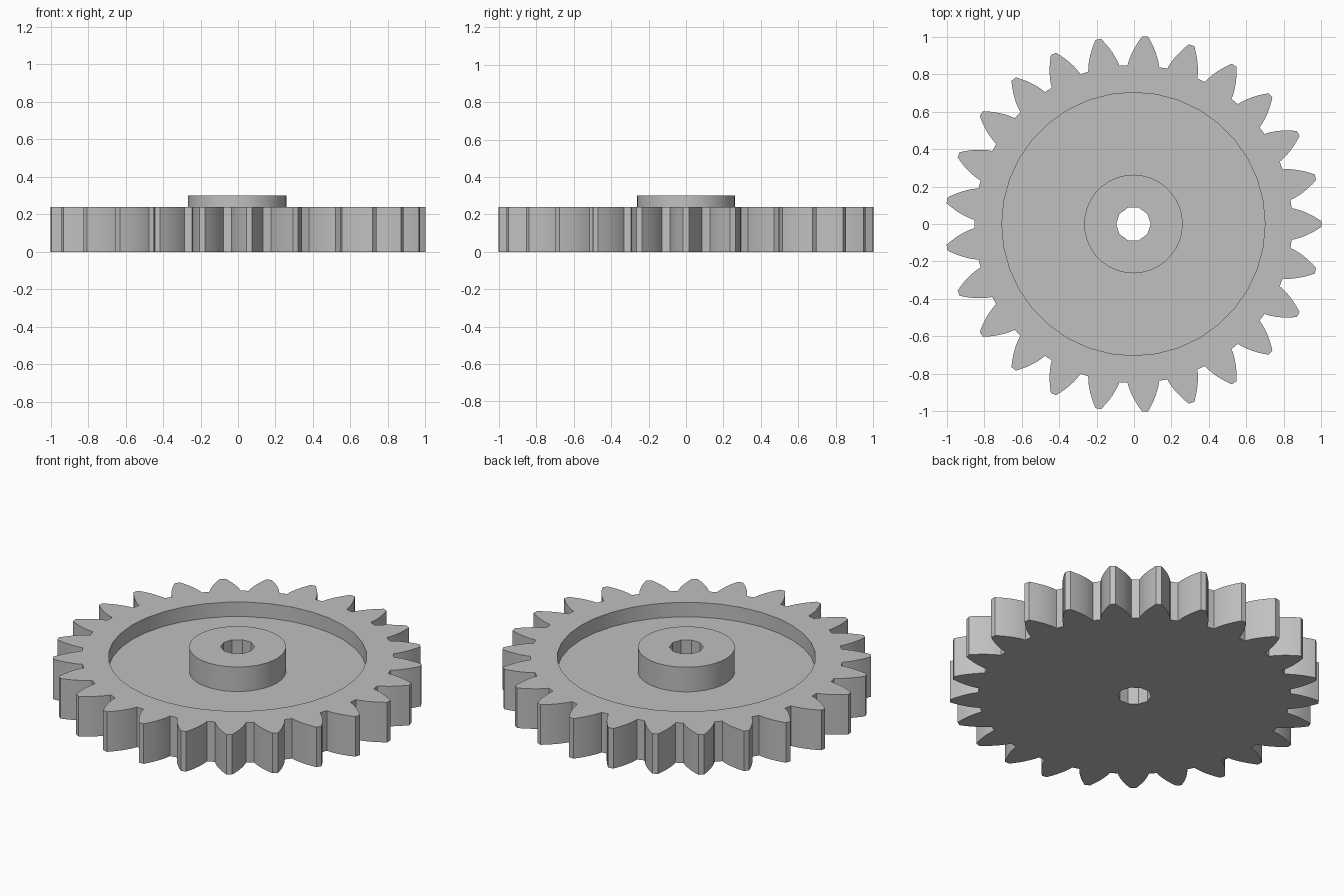
import bpy
import bmesh
from math import sin, cos, tan, atan, radians, sqrt, pi

old = bpy.data.objects.get("Cube")
if old:
    bpy.data.objects.remove(old, do_unlink=True)

# Main sizes
TEETH = 25
TIP, ROOT = 1.003, 0.848
PITCH = TIP * TEETH / (TEETH + 2)
PRESSURE = radians(28)
BASE = PITCH * cos(PRESSURE)
RIM_TOP, FLOOR, HUB_TOP = 0.24, 0.153, 0.30
CENTRE_X = -0.003
FLANK_STEPS = 6

grey = bpy.data.materials.new("plain grey")
grey.use_nodes = True
colour = (0.53, 0.53, 0.53, 1)
grey.diffuse_color = colour
grey.node_tree.nodes["Principled BSDF"].inputs["Base Color"].default_value = colour


def prism(name, outline, bottom, top):
    """Extrude a closed outline upwards into a solid."""
    bm = bmesh.new()
    face = bm.faces.new([bm.verts.new((x + CENTRE_X, y, bottom)) for x, y in outline])
    made = bmesh.ops.extrude_face_region(bm, geom=[face])["geom"]
    moved = [v for v in made if isinstance(v, bmesh.types.BMVert)]
    bmesh.ops.translate(bm, verts=moved, vec=(0, 0, top - bottom))
    bmesh.ops.recalc_face_normals(bm, faces=bm.faces)
    mesh = bpy.data.meshes.new(name)
    bm.to_mesh(mesh)
    bm.free()
    mesh.materials.append(grey)
    obj = bpy.data.objects.new(name, mesh)
    bpy.context.collection.objects.link(obj)
    return obj


def circle(radius, sides):
    return [(radius * cos(2 * pi * i / sides), radius * sin(2 * pi * i / sides))
            for i in range(sides)]


def half_angle(r):
    """Half the angular width of an involute tooth at radius r."""
    t = sqrt((r / BASE) ** 2 - 1)
    return pi / (2 * TEETH) + (tan(PRESSURE) - PRESSURE) - (t - atan(t))


def gear_outline():
    radii = [ROOT + (TIP - ROOT) * i / FLANK_STEPS for i in range(FLANK_STEPS + 1)]
    rising = [(r, -half_angle(r)) for r in radii]
    falling = [(r, -a) for r, a in reversed(rising)]
    tooth = rising + falling
    return [(r * cos(a + 2 * pi * k / TEETH), r * sin(a + 2 * pi * k / TEETH))
            for k in range(TEETH) for r, a in tooth]


def combine(target, tool, operation):
    """Apply a boolean and remove the tool object."""
    tool.hide_render = True
    mod = target.modifiers.new(tool.name, "BOOLEAN")
    mod.object = tool
    mod.operation = operation
    mod.solver = "EXACT"
    bpy.context.view_layer.objects.active = target
    bpy.ops.object.modifier_apply(modifier=mod.name)
    bpy.data.objects.remove(tool, do_unlink=True)


# Toothed wheel, dished on top, with a raised hub and a bore
bpy.ops.object.select_all(action="DESELECT")
wheel = prism("gear_wheel", gear_outline(), 0, RIM_TOP)
combine(wheel, prism("recess_cutter", circle(0.702, 36), FLOOR, 0.5), "DIFFERENCE")
combine(wheel, prism("hub", circle(0.263, 36), 0.08, HUB_TOP), "UNION")
combine(wheel, prism("bore_cutter", circle(0.092, 10), -0.1, 0.5), "DIFFERENCE")

# Smooth round walls, crisp edges
wheel.select_set(True)
bpy.context.view_layer.objects.active = wheel
bpy.ops.object.shade_smooth_by_angle(angle=radians(25))
